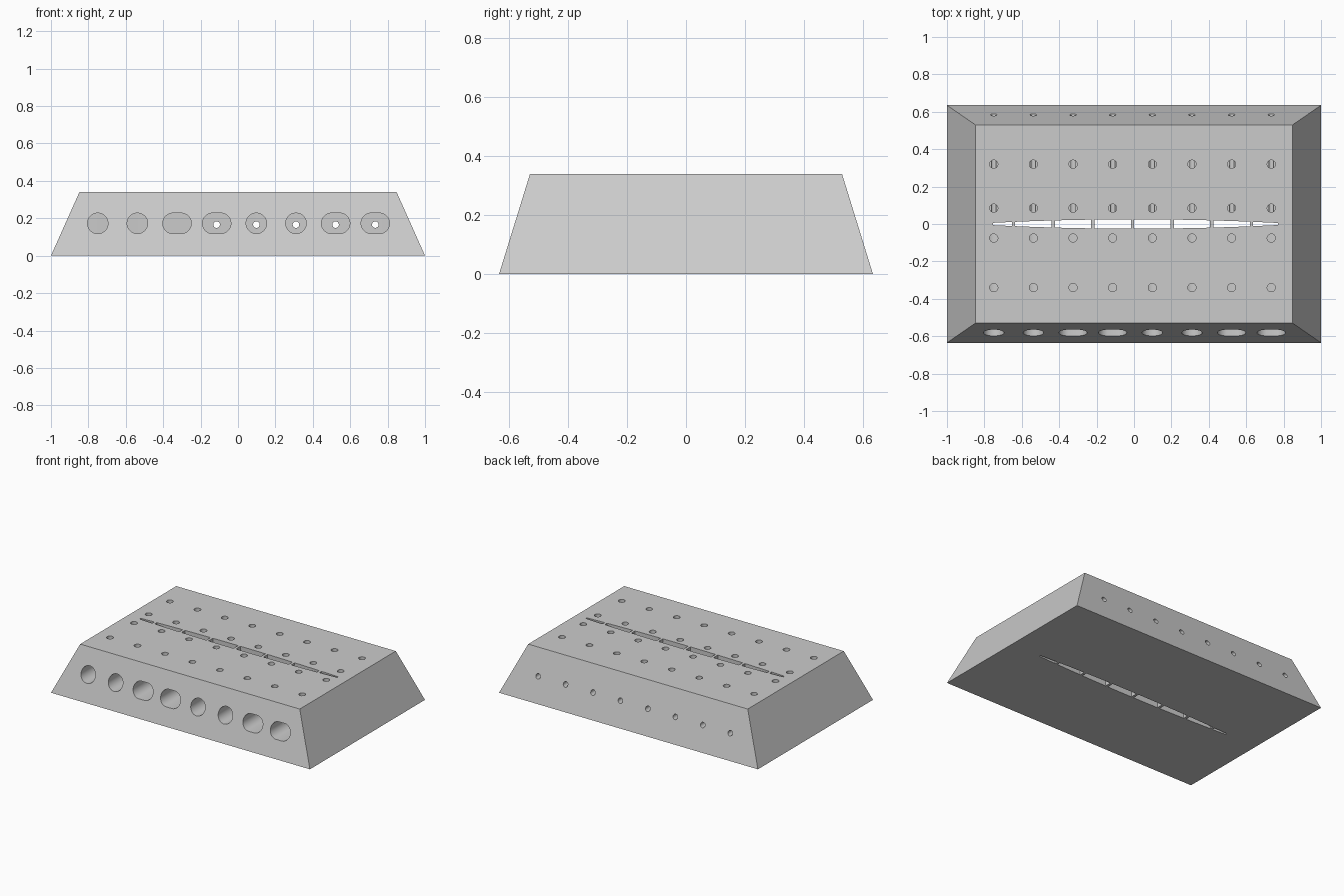
import bpy, bmesh, math

if "Cube" in bpy.data.objects:
    bpy.data.objects.remove(bpy.data.objects["Cube"])

H = 0.34
XS = [-0.75 + 0.212 * i for i in range(8)]      # row positions of the bores
WIDE = (2, 3, 6, 7)                             # bores that are elongated slots

grey = bpy.data.materials.new("plain grey")
grey.diffuse_color = (0.6, 0.6, 0.6, 1)
grey.use_nodes = True
grey.node_tree.nodes["Principled BSDF"].inputs["Base Color"].default_value = grey.diffuse_color


def make_object(name, bm):
    bmesh.ops.recalc_face_normals(bm, faces=bm.faces)
    mesh = bpy.data.meshes.new(name)
    bm.to_mesh(mesh)
    bm.free()
    mesh.materials.append(grey)
    obj = bpy.data.objects.new(name, mesh)
    bpy.context.collection.objects.link(obj)
    return obj


def loft(bm, low, high):
    """Closed solid between two matching loops of points."""
    a = [bm.verts.new(p) for p in low]
    b = [bm.verts.new(p) for p in high]
    bm.faces.new(a)
    bm.faces.new(b)
    n = len(a)
    for i in range(n):
        j = (i + 1) % n
        bm.faces.new((a[i], a[j], b[j], b[i]))


def capsule(cx, cy, r, stretch=0.0, n=32):
    """Circle outline, optionally stretched sideways into a slot."""
    pts = []
    for i in range(n):
        t = 2 * math.pi * (i + 0.5) / n
        c = math.cos(t)
        pts.append((cx + r * c + math.copysign(stretch, c), cy + r * math.sin(t)))
    return pts


def bore_y(bm, outline, y0, y1):
    loft(bm, [(x, y0, z) for x, z in outline], [(x, y1, z) for x, z in outline])


def bore_z(bm, outline, z0, z1):
    loft(bm, [(x, y, z0) for x, y in outline], [(x, y, z1) for x, y in outline])


# Tapered block
bm = bmesh.new()
corners = ((-1, -1), (1, -1), (1, 1), (-1, 1))
loft(bm, [(x * 1.0, y * 0.635, 0) for x, y in corners],
     [(x * 0.848, y * 0.53, H) for x, y in corners])
block = make_object("block", bm)

cutters = []

# Lens-shaped vertical slit, divided by thin bridges between the bores
bm = bmesh.new()
ends = [-0.755] + [x + 0.106 for x in XS[:-1]] + [0.77]
for i in range(8):
    if i == 7:
        x0, x1 = ends[7] + 0.009, ends[8]
    else:
        x0 = ends[i] + (0.009 if i else 0)
        x1 = ends[i + 1] - 0.009
    xs = [x0 + (x1 - x0) * k / 4 for k in range(5)]
    half = [0.025 * (1 - (x / 0.87) ** 2) for x in xs]
    outline = [(x, -h) for x, h in zip(xs, half)]
    outline += [(x, h) for x, h in reversed(list(zip(xs, half)))]
    bore_z(bm, outline, -0.1, H + 0.1)
cutters.append(make_object("slit_cutter", bm))

# Large front bores reaching the slit
bm = bmesh.new()
for i, x in enumerate(XS):
    bore_y(bm, capsule(x, 0.173, 0.055, 0.021 if i in WIDE else 0), -0.8, 0.0)
cutters.append(make_object("front_bore_cutter", bm))

# Small rear bores; the first three stop short of the slit
bm = bmesh.new()
for i, x in enumerate(XS):
    bore_y(bm, capsule(x, 0.166, 0.0175, n=20), 0.06 if i < 3 else -0.013, 0.8)
cutters.append(make_object("rear_bore_cutter", bm))

# Vertical holes from the top down into the bores
bm = bmesh.new()
for x in XS:
    for y in (-0.34, -0.075, 0.085, 0.32):
        bore_z(bm, capsule(x, y, 0.022, n=20), 0.179, H + 0.1)
cutters.append(make_object("top_hole_cutter", bm))

# Cut everything out of the block
bpy.context.view_layer.objects.active = block
block.select_set(True)
for cutter in cutters:
    mod = block.modifiers.new(cutter.name, 'BOOLEAN')
    mod.operation = 'DIFFERENCE'
    mod.solver = 'EXACT'
    mod.object = cutter
    bpy.ops.object.modifier_apply(modifier=mod.name)
    bpy.data.objects.remove(cutter)

bpy.ops.object.shade_smooth_by_angle(angle=math.radians(30))
